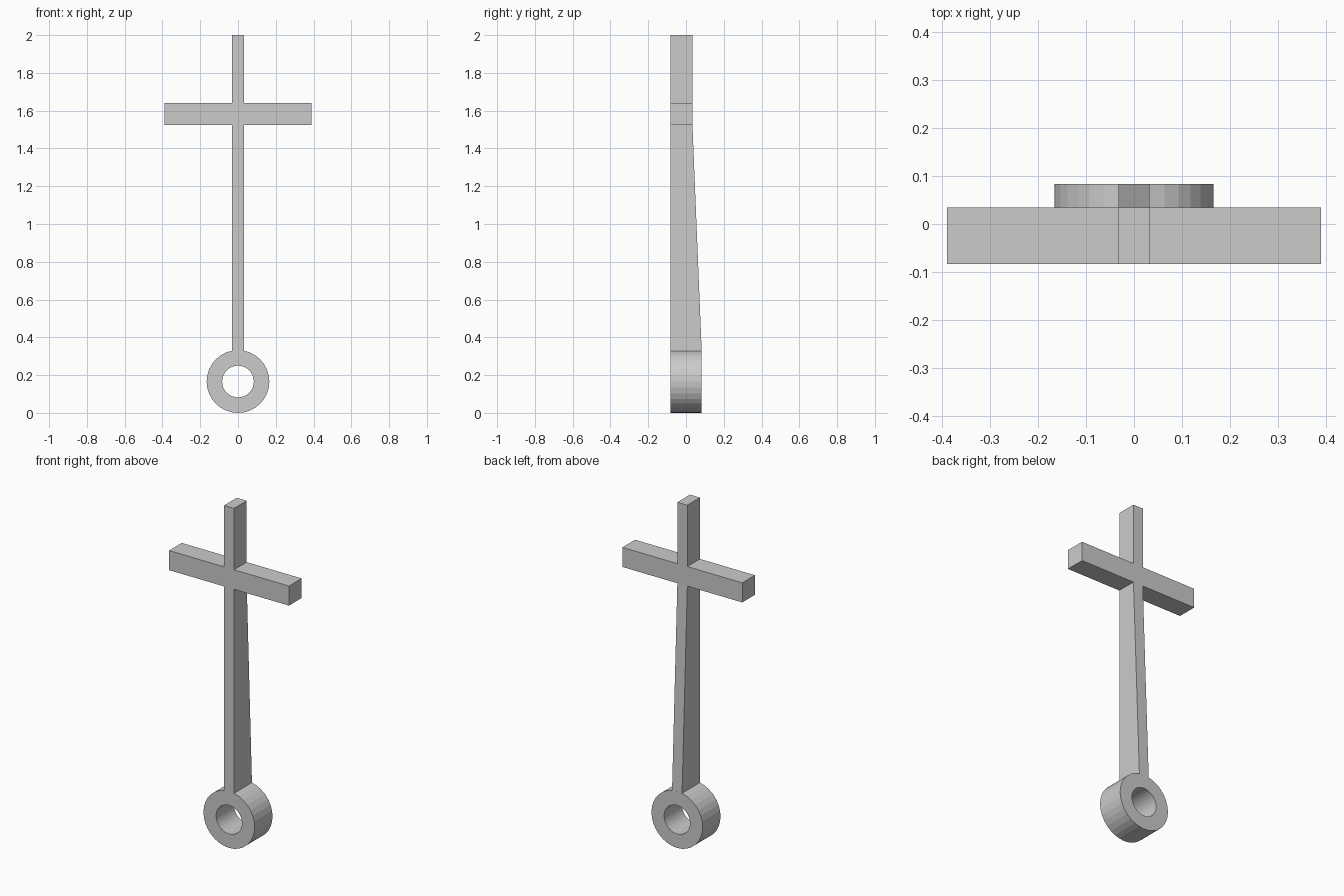
import bpy, bmesh, math

if "Cube" in bpy.data.objects:
    bpy.data.objects.remove(bpy.data.objects["Cube"])

FRONT, BACK, BAR_BACK = -0.083, 0.083, 0.034
RING_Z, RING_R, HOLE_R, SIDES = 0.166, 0.166, 0.084, 32
HALF_W = RING_R * math.sin(2 * math.pi / SIDES)
BASE_Z = RING_Z + RING_R * math.cos(2 * math.pi / SIDES)
BAR_X, BAR_LOW, BAR_HIGH, TOP = 0.389, 1.525, 1.64, 2.0

grey = bpy.data.materials.new("plain grey")
grey.diffuse_color = (0.6, 0.6, 0.6, 1)
grey.use_nodes = True
grey.node_tree.nodes["Principled BSDF"].inputs["Base Color"].default_value = grey.diffuse_color


def slab(name, quads, back_at):
    """Solid from front-view (x, z) quads; back_at(z) gives the rear depth."""
    bm = bmesh.new()
    edges = {}
    for quad in quads:
        keys = [(round(x, 5), round(z, 5)) for x, z in quad]
        f = [bm.verts.new((x, FRONT, z)) for x, z in keys]
        b = [bm.verts.new((x, back_at(z), z)) for x, z in keys]
        bm.faces.new(f)
        bm.faces.new(b[::-1])
        for i in range(4):
            j = (i + 1) % 4
            edges.setdefault(frozenset((keys[i], keys[j])), []).append((f[i], f[j], b[j], b[i]))
    # walls only along the outline
    for walls in edges.values():
        if len(walls) == 1:
            bm.faces.new(walls[0][::-1])
    bmesh.ops.remove_doubles(bm, verts=bm.verts, dist=1e-5)
    bmesh.ops.recalc_face_normals(bm, faces=bm.faces)
    mesh = bpy.data.meshes.new(name)
    bm.to_mesh(mesh)
    bm.free()
    mesh.materials.append(grey)
    obj = bpy.data.objects.new(name, mesh)
    bpy.context.collection.objects.link(obj)
    return obj


def rect(x0, x1, z0, z1):
    return [(x0, z0), (x1, z0), (x1, z1), (x0, z1)]


# tapered shaft with the crossbar
slab("shaft_and_crossbar", [
    rect(-HALF_W, HALF_W, BASE_Z, BAR_LOW),
    rect(-HALF_W, HALF_W, BAR_LOW, BAR_HIGH),
    rect(-HALF_W, HALF_W, BAR_HIGH, TOP),
    rect(-BAR_X, -HALF_W, BAR_LOW, BAR_HIGH),
    rect(HALF_W, BAR_X, BAR_LOW, BAR_HIGH),
], lambda z: BACK if z < 1 else BAR_BACK)


# ring at the foot
def on_circle(r, i):
    a = 2 * math.pi * (i % SIDES) / SIDES
    return (r * math.sin(a), RING_Z + r * math.cos(a))


slab("ring", [[on_circle(HOLE_R, i), on_circle(HOLE_R, i + 1),
               on_circle(RING_R, i + 1), on_circle(RING_R, i)]
              for i in range(SIDES)], lambda z: BACK)
